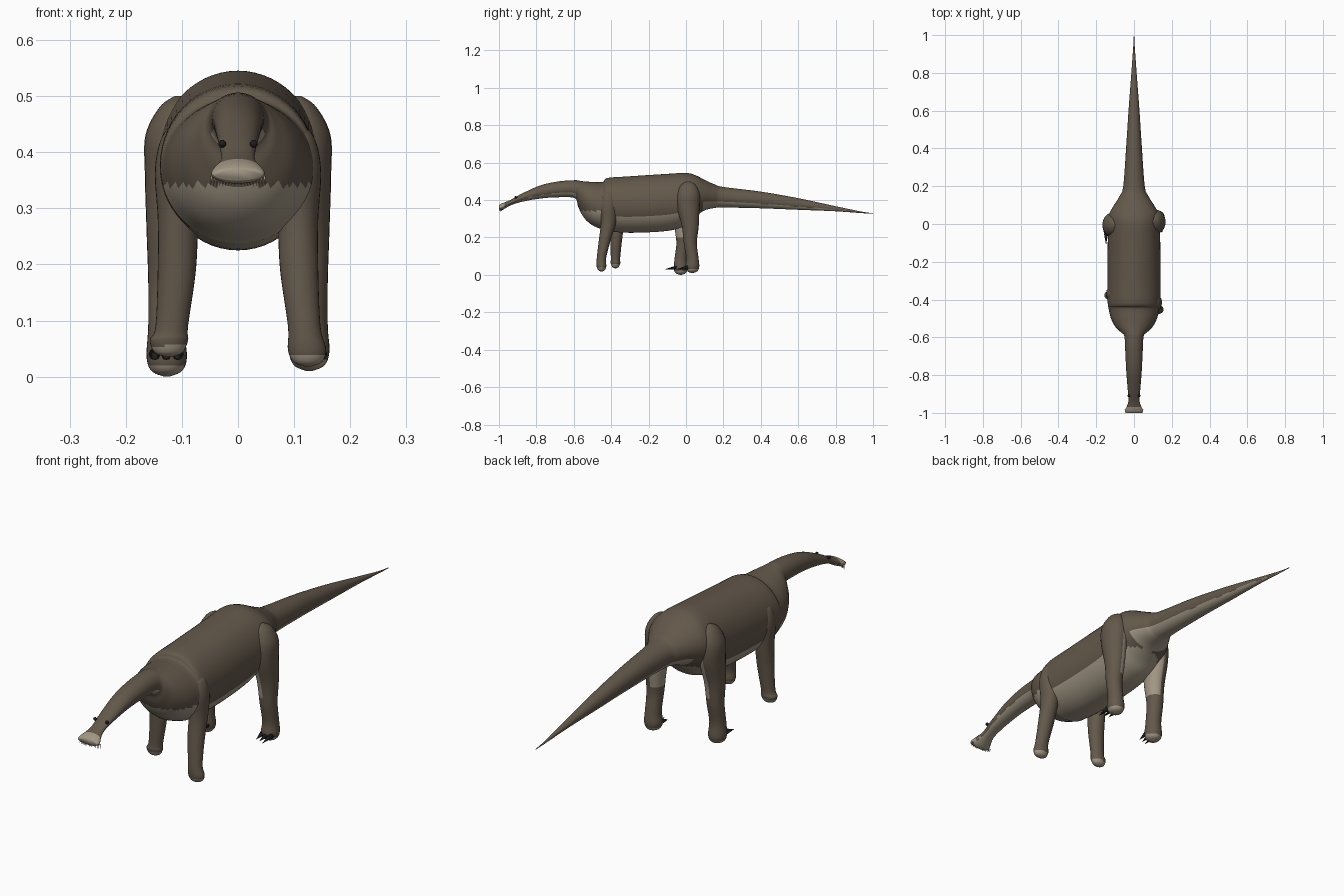
import bpy, bmesh, math
from mathutils import Vector

cube = bpy.data.objects.get("Cube")
if cube:
    bpy.data.objects.remove(cube, do_unlink=True)


def material(name, rgb):
    m = bpy.data.materials.new(name)
    m.use_nodes = True
    m.diffuse_color = (*rgb, 1)
    bsdf = m.node_tree.nodes["Principled BSDF"]
    bsdf.inputs["Base Color"].default_value = (*rgb, 1)
    bsdf.inputs["Roughness"].default_value = 0.8
    return m


BROWN = material("brown hide", (0.125, 0.098, 0.07))
CREAM = material("cream underside", (0.36, 0.31, 0.235))
BLACK = material("black claw", (0.012, 0.012, 0.013))


def finish(name, bm, mats, smooth=True):
    bmesh.ops.recalc_face_normals(bm, faces=bm.faces)
    mesh = bpy.data.meshes.new(name)
    bm.to_mesh(mesh)
    bm.free()
    for m in mats:
        mesh.materials.append(m)
    for p in mesh.polygons:
        p.use_smooth = smooth
    ob = bpy.data.objects.new(name, mesh)
    bpy.context.collection.objects.link(ob)
    return ob


def spline(rows, steps):
    """Smooth curve through rows of numbers."""
    pts = [Vector(r) for r in rows]
    out = []
    for i in range(len(pts) - 1):
        a, b, c, d = pts[max(i - 1, 0)], pts[i], pts[i + 1], pts[min(i + 2, len(pts) - 1)]
        for k in range(steps):
            t = k / steps
            m0, m1 = (c - a) / 2, (d - b) / 2
            out.append(b + m0 * t + (3 * (c - b) - 2 * m0 - m1) * t**2
                       + (2 * (b - c) + m0 + m1) * t**3)
    return out + [pts[-1]]


def loft(rings):
    bm = bmesh.new()
    loops = [[bm.verts.new(p) for p in ring] for ring in rings]
    n = len(loops[0])
    for a, b in zip(loops, loops[1:]):
        for i in range(n):
            bm.faces.new((a[i], a[(i + 1) % n], b[(i + 1) % n], b[i]))
    bm.faces.new(loops[0])
    bm.faces.new(loops[-1])
    return bm


def circle(n):
    return [(math.cos(math.tau * i / n), math.sin(math.tau * i / n)) for i in range(n)]


# Head, neck, trunk and tail: y, underside, top, half width
outline = [
    (-1.0, .35, .372, .044), (-.985, .345, .382, .047), (-.94, .37, .4, .03),
    (-.88, .39, .433, .033), (-.78, .408, .478, .041), (-.68, .415, .5, .046),
    (-.595, .41, .506, .051), (-.575, .36, .504, .068), (-.545, .305, .5, .098),
    (-.5, .265, .497, .122), (-.445, .242, .497, .135), (-.42, .235, .518, .139),
    (-.3, .225, .527, .14), (-.1, .235, .54, .139), (0, .265, .545, .138),
    (.05, .31, .533, .133), (.1, .345, .508, .106), (.15, .357, .485, .075),
    (.2, .36, .47, .057), (.4, .356, .445, .042), (.6, .348, .41, .029),
    (.8, .34, .367, .014), (.94, .33, .338, .004), (1.0, .327, .33, .001)]
stations = spline(outline, 5)
bm = loft([[(w * c, y, (lo + hi) / 2 + (hi - lo) / 2 * s) for c, s in circle(56)]
           for y, lo, hi, w in stations])


def underside(p):
    y, lo, hi, w = min(stations, key=lambda r: abs(r[0] - p.y))
    level = (p.z - lo) / (hi - lo)
    if y < -.975:
        return True
    if -.59 < y < -.44:
        return p.z < .342
    if -.44 <= y < -.39:
        return p.z < .27
    if -.39 <= y < .08:
        return p.z < .31 + .1 * max(y + .2, 0)
    return level < .27


for f in bm.faces:
    f.material_index = int(underside(f.calc_center_median()))
finish("body", bm, [BROWN, CREAM])


# Legs: rows of y, z, x, half depth, half width; side mirrors them
def leg(name, rows, side, hind):
    bm = loft([[(side * (x + rx * c), y + ry * s, z) for c, s in circle(28)]
               for y, z, x, ry, rx in spline(rows, 6)])
    bmesh.ops.recalc_face_normals(bm, faces=bm.faces)
    bm.normal_update()
    for f in bm.faces:
        z = f.calc_center_median().z
        sole = z < .07 and f.normal.z < -.3
        inner = hind and .2 < z < .4 and f.normal.x * side < -.1
        f.material_index = int(sole or inner)
    return finish(name, bm, [BROWN, CREAM])


def front_rows(top, foot, ground):
    mid = (top + foot) / 2
    return [(top, .45, .1, .006, .006), (top, .43, .104, .032, .03),
            (top, .37, .108, .045, .04), (top, .28, .107, .04, .036),
            (mid, .19, .109, .032, .034), (foot, .09, .118, .025, .029),
            (foot, ground + .03, .123, .026, .034),
            (foot, ground + .008, .124, .018, .025), (foot, ground, .124, .004, .005)]


def hind_rows(top, foot, ground):
    mid = (top + foot) / 2
    return [(top, .5, .105, .008, .008), (top, .48, .11, .04, .03),
            (top, .43, .115, .062, .05), (top, .36, .118, .06, .048),
            (mid, .26, .123, .045, .04), (mid, .17, .126, .035, .034),
            (foot, .09, .128, .033, .032), (foot, ground + .035, .127, .037, .036),
            (foot, ground + .01, .127, .028, .027), (foot, ground, .127, .005, .005)]


leg("left_front_leg", front_rows(-.415, -.452, .018), 1, False)
leg("right_front_leg", front_rows(-.37, -.377, .035), -1, False)
leg("left_hind_leg", hind_rows(.012, .034, .01), 1, True)
leg("right_hind_leg", hind_rows(-.005, -.028, 0), -1, True)


def cone(bm, start, end, radius):
    start, end = Vector(start), Vector(end)
    axis = end - start
    made = bmesh.ops.create_cone(bm, cap_ends=True, segments=8, radius1=radius,
                                 radius2=0, depth=axis.length)
    turn = Vector((0, 0, 1)).rotation_difference(axis).to_matrix()
    for v in made["verts"]:
        v.co = turn @ v.co + (start + end) / 2


# Curved claws on the hind feet
for name, side, y in (("left_claws", 1, .01), ("right_claws", -1, -.05)):
    bm = bmesh.new()
    for i in range(3):
        x = side * (.108 + .02 * i)
        cone(bm, (x, y, .04), (x, y - .045 - .008 * i, .03), .011)
    finish(name, bm, [BLACK])

# Row of pointed teeth under the broad snout
bm = bmesh.new()
for i in range(19):
    u = i / 9 - 1
    y = -.995 + .012 * u * u
    cone(bm, (.047 * u, y, .357), (.049 * u, y - .002, .339), .0025)
finish("teeth", bm, [CREAM])

# Eyes
for name, side in (("left_eye", 1), ("right_eye", -1)):
    bm = bmesh.new()
    bmesh.ops.create_uvsphere(bm, u_segments=12, v_segments=8, radius=.007)
    bmesh.ops.translate(bm, verts=bm.verts, vec=(side * .028, -.91, .415))
    finish(name, bm, [BLACK])
